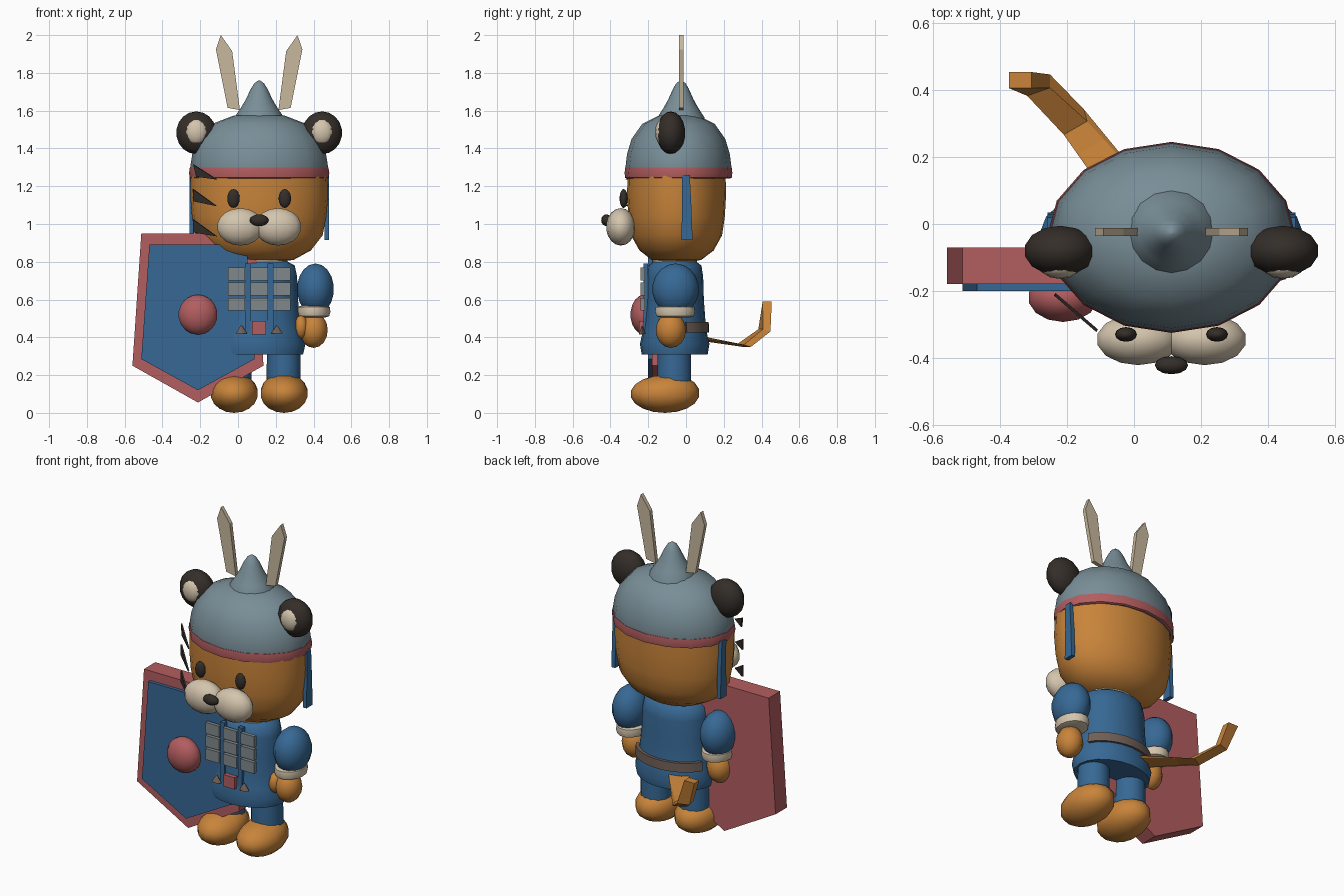
import bpy, bmesh, math
from mathutils import Vector, Matrix

if "Cube" in bpy.data.objects:
    bpy.data.objects.remove(bpy.data.objects["Cube"])

CX = 0.112  # symmetry plane of the figure


def material(name, rgb):
    m = bpy.data.materials.new(name)
    m.diffuse_color = (*rgb, 1)
    m.use_nodes = True
    m.node_tree.nodes["Principled BSDF"].inputs["Base Color"].default_value = m.diffuse_color
    return m


ORANGE = material("orange_fur", (0.58, 0.23, 0.042))
BLUE = material("blue_cloth", (0.038, 0.14, 0.30))
RED = material("muted_red", (0.45, 0.11, 0.115))
CREAM = material("cream", (0.66, 0.56, 0.42))
HORN = material("horn_tan", (0.58, 0.48, 0.34))
DARK = material("near_black", (0.034, 0.027, 0.022))
STEEL = material("steel_blue_grey", (0.19, 0.27, 0.31))
PLATE = material("plate_grey", (0.22, 0.25, 0.26))
BELT = material("belt_brown", (0.16, 0.115, 0.095))


def finish(name, bm, mat, smooth=None):
    bmesh.ops.recalc_face_normals(bm, faces=bm.faces)
    me = bpy.data.meshes.new(name)
    bm.to_mesh(me)
    bm.free()
    me.materials.append(mat)
    ob = bpy.data.objects.new(name, me)
    bpy.context.collection.objects.link(ob)
    if smooth:
        bpy.ops.object.select_all(action='DESELECT')
        ob.select_set(True)
        bpy.context.view_layer.objects.active = ob
        bpy.ops.object.shade_smooth_by_angle(angle=math.radians(smooth))
    return ob


def ellipsoid(name, c, r, mat, seg=14, rings=9):
    bm = bmesh.new()
    bmesh.ops.create_uvsphere(bm, u_segments=seg, v_segments=rings, radius=1)
    bm.transform(Matrix.Translation(c) @ Matrix.Diagonal((*r, 1)))
    return finish(name, bm, mat, 80)


def lathe(name, c, profile, rx, ry, mat, seg=20, arc=None, closed=False):
    """Elliptical revolve of (scale, z) points; arc=(start, end) leaves it open."""
    bm = bmesh.new()
    a0, a1 = arc or (0, 2 * math.pi)
    n = seg + 1 if arc else seg
    rows = []
    for s, z in profile:
        rows.append([bm.verts.new((c[0] + rx * s * math.cos(a0 + (a1 - a0) * i / seg),
                                   c[1] + ry * s * math.sin(a0 + (a1 - a0) * i / seg), z))
                     for i in range(n)])
    pairs = list(zip(rows, rows[1:])) + ([(rows[-1], rows[0])] if closed else [])
    for lo, hi in pairs:
        for i in range(seg):
            j = (i + 1) % n
            bm.faces.new((lo[i], lo[j], hi[j], hi[i]))
    if arc:
        bm.faces.new([r[0] for r in rows])
        bm.faces.new([r[-1] for r in rows])
    elif not closed:
        bm.faces.new(rows[0])
        bm.faces.new(rows[-1])
    return finish(name, bm, mat, 50)


def loft(name, sections, mat):
    """Join equal-length rings of points and cap the ends."""
    bm = bmesh.new()
    rows = [[bm.verts.new(p) for p in s] for s in sections]
    n = len(rows[0])
    for a, b in zip(rows, rows[1:]):
        for i in range(n):
            j = (i + 1) % n
            bm.faces.new((a[i], a[j], b[j], b[i]))
    bm.faces.new(rows[0])
    bm.faces.new(rows[-1])
    return finish(name, bm, mat)


def prism(name, pts, y0, y1, mat):
    return loft(name, [[(x, y, z) for x, z in pts] for y in (y0, y1)], mat)


def box(name, x, z, w, h, y0, y1, mat):
    return prism(name, [(x - w / 2, z - h / 2), (x + w / 2, z - h / 2),
                        (x + w / 2, z + h / 2), (x - w / 2, z + h / 2)], y0, y1, mat)


# Head and face
lathe("head", (CX, -0.05), [(0.2, 0.795), (0.5, 0.81), (0.75, 0.86), (0.92, 0.94),
                            (0.975, 1.04), (1, 1.15), (0.99, 1.27)], 0.365, 0.262, ORANGE, 24)
ellipsoid("nose", (CX, -0.422, 1.02), (0.05, 0.027, 0.031), DARK, 12, 8)

# Helmet with rim band and spike
lathe("helmet", (CX, -0.04), [(0.98, 1.25), (0.995, 1.30), (0.965, 1.37), (0.88, 1.45),
                              (0.68, 1.53), (0.36, 1.575), (0.05, 1.58)], 0.367, 0.282, STEEL, 16)
lathe("helmet_band", (CX, -0.04), [(0.96, 1.24), (1.0, 1.245), (1.012, 1.27), (1.0, 1.298),
                                   (0.96, 1.302)], 0.367, 0.282, RED, 16, closed=True)
lathe("helmet_spike", (CX, -0.027), [(1, 1.55), (0.97, 1.565), (0.74, 1.61), (0.52, 1.66),
                                     (0.33, 1.715), (0.19, 1.745), (0.03, 1.76)],
      0.135, 0.128, STEEL, 16)

# Paired parts: side -1 is the shield side
for side, tag in ((-1, "left"), (1, "right")):
    def mx(d):
        return CX + side * d

    ellipsoid(tag + "_ear", (mx(0.333), -0.08, 1.483), (0.109, 0.076, 0.113), DARK)
    ellipsoid(tag + "_inner_ear", (mx(0.333), -0.127, 1.487), (0.061, 0.037, 0.068), CREAM, 12, 8)
    ellipsoid(tag + "_muzzle", (mx(0.1), -0.345, 0.985), (0.126, 0.078, 0.099), CREAM)
    ellipsoid(tag + "_eye", (mx(0.136), -0.33, 1.135), (0.033, 0.022, 0.05), DARK, 12, 8)
    prism(tag + "_horn", [(mx(0.102), 1.603), (mx(0.167), 1.615), (mx(0.229), 1.925),
                          (mx(0.203), 2.0), (mx(0.143), 1.915)], -0.036, -0.012, HORN)
    # ribbon hanging from the helmet rim
    loft(tag + "_ribbon", [[(mx(d), y, z) for d, y in ((0.345, y0), (0.37, y0), (0.37, y1), (0.345, y1))]
                           for z, y0, y1 in ((0.915, -0.025, 0.035), (1.1, -0.02, 0.028),
                                             (1.26, -0.022, 0.02))], BLUE)
    # arms
    ellipsoid(tag + "_sleeve", (mx(0.298), -0.055, 0.655), (0.1, 0.124, 0.136), BLUE)
    lathe(tag + "_cuff", (mx(0.289), -0.058), [(0.7, 0.505), (0.93, 0.512), (1, 0.535),
                                              (0.97, 0.56), (0.7, 0.57)], 0.088, 0.108, CREAM, 14)
    ellipsoid(tag + "_hand", (mx(0.288), -0.08, 0.438), (0.075, 0.08, 0.094), ORANGE, 12, 8)
    ellipsoid(tag + "_thumb", (mx(0.222), -0.11, 0.455), (0.037, 0.045, 0.062), ORANGE, 10, 7)
    # legs
    lathe(tag + "_leg", (mx(0.13), -0.062), [(1, 0.13), (1, 0.25), (0.97, 0.36)],
          0.09, 0.092, BLUE, 14)
    # foot with a flattened sole and fuller toe
    foot = ellipsoid(tag + "_foot", (mx(0.132), -0.112, 0.1), (0.128, 0.183, 0.1), ORANGE)
    for v in foot.data.vertices:
        if v.co.z > 0.1 and v.co.y > -0.112:
            v.co.z += 0.01
    # chest straps and small tassels below the armour
    box(tag + "_strap", mx(0.06), 0.61, 0.03, 0.36, -0.226, -0.2, BLUE)
    lathe(tag + "_tassel", (mx(0.094), -0.232), [(1, 0.42), (0.1, 0.462)], 0.032, 0.02, BELT, 6)

# Cheek stripes, standing clear of one cheek
for i, pts in enumerate((((-0.235, 1.315), (-0.22, 1.25), (-0.11, 1.235)),
                         ((-0.237, 1.185), (-0.237, 1.12), (-0.113, 1.095)),
                         ((-0.237, 1.025), (-0.237, 0.955), (-0.113, 0.935)))):
    loft("cheek_stripe_%d" % (i + 1),
         [[(x + o * 0.6, -0.21 - (x + 0.237) * 0.86 + o, z) for x, z in pts]
          for o in (-0.004, 0.004)], DARK)

# Torso with flared skirt, collar and belt
lathe("tunic", (CX, -0.06), [(0.95, 0.31), (1, 0.365), (0.93, 0.42), (0.88, 0.5), (0.84, 0.6),
                             (0.82, 0.72), (0.77, 0.78), (0.55, 0.81)], 0.245, 0.184, BLUE, 20)
lathe("collar", (CX, -0.06), [(0.9, 0.79), (1, 0.8), (1, 0.815), (0.9, 0.825)],
      0.15, 0.118, CREAM, 20)
lathe("belt", (CX, -0.06), [(0.9, 0.425), (1, 0.425), (0.99, 0.48), (0.88, 0.48)],
      0.243, 0.182, BELT, 14, arc=(0.36, math.pi - 0.36), closed=True)

# Chest armour: three by three plates over a buckle
for row in range(3):
    for col in range(3):
        box("armour_plate_%d_%d" % (row + 1, col + 1), CX + (col - 1) * 0.12,
            0.735 - row * 0.08, 0.092, 0.068, -0.24, -0.218, PLATE)
box("buckle", CX, 0.45, 0.075, 0.072, -0.248, -0.22, RED)


# Shield, mirrored about its own centre line
def shield_outline(top, top_z, low, low_z, tip_z):
    s = -0.212
    return [(s - top, top_z), (s - low, low_z), (s, tip_z), (s + low, low_z), (s + top, top_z)]


prism("shield_body", shield_outline(0.3, 0.95, 0.347, 0.25, 0.055), -0.18, -0.07, RED)
prism("shield_face", shield_outline(0.257, 0.892, 0.3, 0.285, 0.12), -0.2, -0.175, BLUE)
ellipsoid("shield_boss", (-0.212, -0.22, 0.52), (0.106, 0.074, 0.106), RED)

# Tail: flat at the root, bending upward toward the tip
tail = []
for c, w, t in (((0.0, 0.07, 0.395), (0.05, 0.03, 0), (0, 0, 0.008)),
                ((-0.18, 0.305, 0.355), (0.035, 0.02, 0), (-0.005, 0.018, -0.006)),
                ((-0.285, 0.415, 0.437), (0.034, 0.012, 0), (0, 0.02, -0.006)),
                ((-0.34, 0.43, 0.59), (0.034, 0, 0), (0, 0.024, 0))):
    c, w, t = Vector(c), Vector(w), Vector(t)
    tail.append([c - w - t, c + w - t, c + w + t, c - w + t])
loft("tail", tail, ORANGE)
